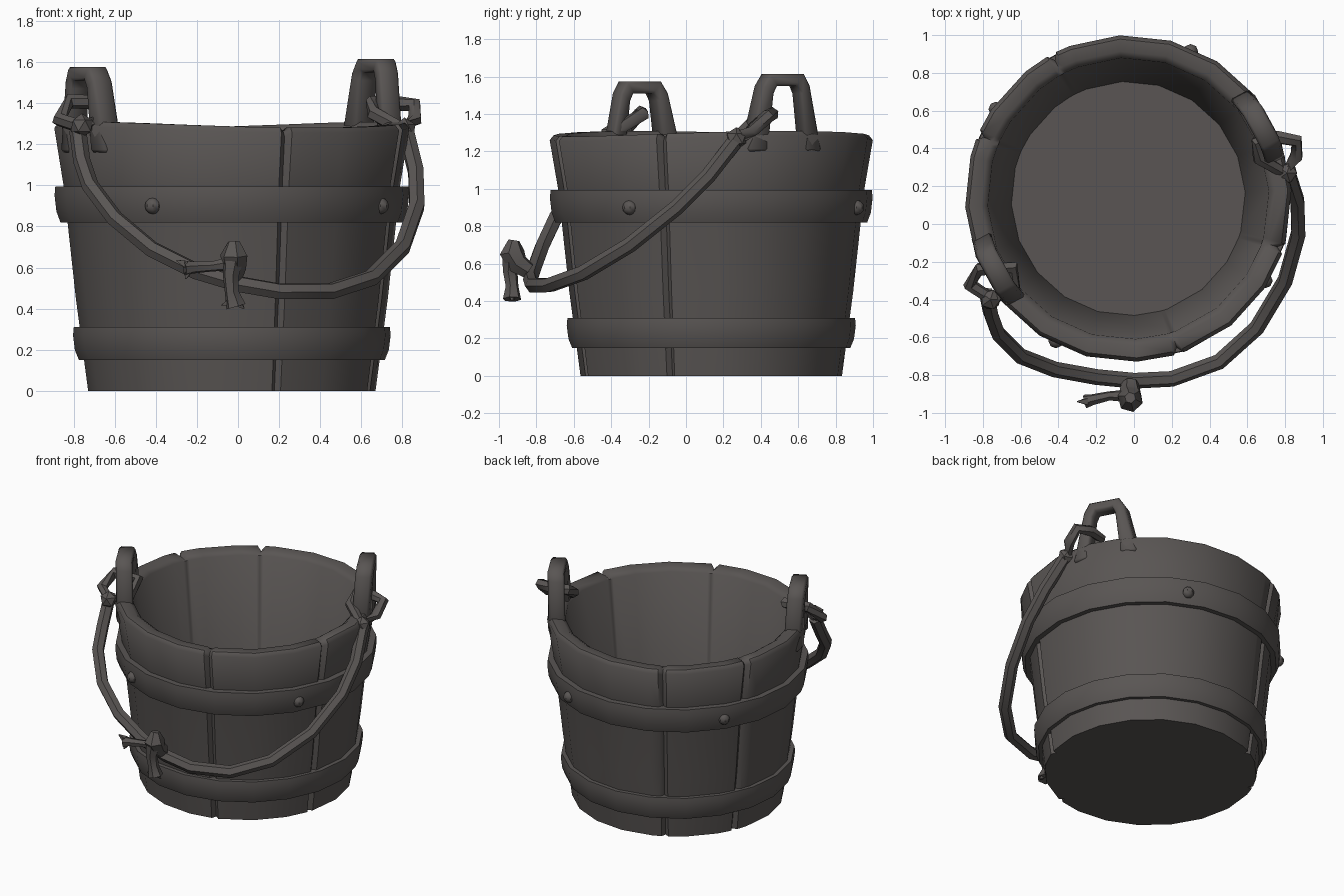
import bpy, bmesh, math
from mathutils import Vector

if "Cube" in bpy.data.objects:
    bpy.data.objects.remove(bpy.data.objects["Cube"])

CX, CY = -0.03, 0.135            # bucket axis
EAR = math.radians(28.6)         # direction of the right handle ear
SEAMS = [-72, -18, 118, 157]     # open joints between staves (degrees)

mat = bpy.data.materials.new("dark_grey_wood")
mat.diffuse_color = (0.10, 0.091, 0.087, 1)
mat.use_nodes = True
mat.node_tree.nodes["Principled BSDF"].inputs["Base Color"].default_value = mat.diffuse_color


def make(name, bm, angle=40):
    bmesh.ops.recalc_face_normals(bm, faces=bm.faces)
    me = bpy.data.meshes.new(name)
    bm.to_mesh(me)
    bm.free()
    ob = bpy.data.objects.new(name, me)
    bpy.context.collection.objects.link(ob)
    me.materials.append(mat)
    bpy.ops.object.select_all(action='DESELECT')
    ob.select_set(True)
    bpy.context.view_layer.objects.active = ob
    bpy.ops.object.shade_smooth_by_angle(angle=math.radians(angle))
    return ob


def bridge(bm, rings, closed):
    n = len(rings[0])
    pairs = list(zip(rings, rings[1:]))
    if closed:
        pairs.append((rings[-1], rings[0]))
    for a, b in pairs:
        for i in range(n):
            j = (i + 1) % n
            bm.faces.new((a[i], a[j], b[j], b[i]))


def tube(name, pts, radii, sides=6, closed=False):
    """Rope-like tube with one radius per point."""
    bm = bmesh.new()
    P = [Vector(p) for p in pts]
    n = len(P)
    if not isinstance(radii, (list, tuple)):
        radii = [radii] * n
    rings, ref = [], None
    for i, p in enumerate(P):
        if closed:
            t = P[(i + 1) % n] - P[i - 1]
        else:
            t = P[min(i + 1, n - 1)] - P[max(i - 1, 0)]
        t.normalize()
        if ref is None:
            ref = t.orthogonal()
        u = (ref - t * ref.dot(t)).normalized()
        ref = u
        v = t.cross(u)
        rings.append([bm.verts.new(p + radii[i] * (u * math.cos(a) + v * math.sin(a)))
                      for a in (2 * math.pi * k / sides for k in range(sides))])
    bridge(bm, rings, closed)
    if not closed:
        bm.faces.new(rings[0])
        bm.faces.new(rings[-1])
    return make(name, bm, 50)


# Stave wall: 20 sides plus a narrow groove at each seam
angles = [(3 + 18 * k, 0) for k in range(20)]
for s in SEAMS:
    s %= 360
    angles = [a for a in angles if abs((a[0] - s + 180) % 360 - 180) > 4]
    angles += [(s - 1.8, 0), (s, 1), (s + 1.8, 0)]
angles.sort()
# radius, height, groove depth in radius, groove depth in height
profile = [(0.62, 0.10, 0, 0), (0.745, 1.255, 0, 0), (0.78, 1.28, 0, -0.02),
           (0.845, 1.28, -0.03, -0.025), (0.865, 1.255, -0.035, -0.02),
           (0.82, 1.0, -0.025, 0), (0.76, 0.45, -0.025, 0), (0.70, 0.0, -0.03, 0)]
bm = bmesh.new()
rings = []
for r, z, dr, dz in profile:
    ring = []
    for deg, seam in angles:
        a = math.radians(deg)
        lift = 0.03 * math.cos(a - EAR) ** 2 if z > 1.2 else 0
        rr = r + dr * seam
        ring.append(bm.verts.new((CX + rr * math.cos(a), CY + rr * math.sin(a), z + dz * seam + lift)))
    rings.append(ring)
bridge(bm, rings, False)
for ring, z in ((rings[0], 0.10), (rings[-1], 0.0)):      # inner and outer floor
    c = bm.verts.new((CX, CY, z))
    for i in range(len(ring)):
        bm.faces.new((ring[i], ring[(i + 1) % len(ring)], c))
make("bucket_staves", bm, 50)


# Hoops
def hoop(name, z0, z1, r0, r1):
    bm = bmesh.new()
    h = z1 - z0
    prof = [(r0 - 0.07, z0), (r0, z0), (r0 + (r1 - r0) * 0.3 + 0.012, z0 + 0.3 * h),
            (r0 + (r1 - r0) * 0.75 + 0.01, z0 + 0.75 * h), (r1, z1), (r1 - 0.07, z1)]
    rings = [[bm.verts.new((CX + r * math.cos(math.radians(3 + 18 * k)),
                            CY + r * math.sin(math.radians(3 + 18 * k)), z))
              for k in range(20)] for r, z in prof]
    bridge(bm, rings, True)
    make(name, bm, 40)


hoop("upper_hoop", 0.82, 0.995, 0.835, 0.86)
hoop("lower_hoop", 0.15, 0.31, 0.745, 0.77)

# Rivets on the upper hoop
for deg in (-117, -31, 67, 146):
    a = math.radians(deg)
    bm = bmesh.new()
    bmesh.ops.create_uvsphere(bm, u_segments=8, v_segments=6, radius=0.04)
    for v in bm.verts:
        v.co += Vector((CX + 0.845 * math.cos(a), CY + 0.845 * math.sin(a), 0.90))
    make("rivet", bm, 40)

# Handle ears: leaning arch outline (tangent offset, height), rectangular section
outer = [(-0.225, 1.20), (-0.145, 1.55), (-0.105, 1.615), (0.105, 1.615), (0.145, 1.55), (0.225, 1.20)]
inner = [(-0.115, 1.20), (-0.08, 1.51), (-0.06, 1.55), (0.06, 1.55), (0.08, 1.51), (0.115, 1.20)]
for name, a, dz in (("right_ear", EAR, 0.0), ("left_ear", EAR + math.pi, -0.04)):
    d = Vector((math.cos(a), math.sin(a), 0))
    t = Vector((-d.y, d.x, 0))
    bm = bmesh.new()

    def pt(p, depth):
        # follow the rim's curve: outer ends sit slightly closer to the axis line
        r = math.sqrt(0.805 ** 2 - p[0] ** 2) + depth
        return bm.verts.new(Vector((CX, CY, p[1] + dz)) + d * r + t * p[0])

    rings = [[pt(o, 0.055), pt(i, 0.055), pt(i, -0.055), pt(o, -0.055)] for o, i in zip(outer, inner)]
    bridge(bm, rings, False)
    bm.faces.new(rings[0])
    bm.faces.new(rings[-1])
    bmesh.ops.recalc_face_normals(bm, faces=bm.faces)
    long_edges = [e for e in bm.edges if e.calc_face_angle(0) > 1.2]
    bmesh.ops.bevel(bm, geom=long_edges, offset=0.014, segments=1, affect='EDGES')
    make(name, bm, 50)

# Hanging rope handle
tube("rope", [(-.78, -.37, 1.27), (-.76, -.47, 1.12), (-.72, -.58, 1.0), (-.60, -.70, .84),
              (-.42, -.77, .69), (-.2, -.81, .58), (0, -.83, .52), (.2, -.82, .485),
              (.45, -.73, .485), (.65, -.55, .55), (.80, -.3, .70), (.87, -.05, .90),
              (.865, .12, 1.07), (.82, .26, 1.25)], 0.042)
# Rope loops through the ears
tube("left_loop", [(-.75, -.40, 1.28), (-.87, -.32, 1.32), (-.82, -.24, 1.41),
                   (-.64, -.23, 1.40), (-.63, -.35, 1.33)], 0.037, closed=True)
tube("right_loop", [(.80, .27, 1.27), (.66, .35, 1.35), (.65, .43, 1.40),
                    (.76, .46, 1.40), (.86, .44, 1.39), (.86, .36, 1.32)], 0.037, closed=True)
for name, p in (("left_knot", (-.76, -.40, 1.29)), ("right_knot", (.81, .27, 1.27))):
    bm = bmesh.new()
    bmesh.ops.create_icosphere(bm, subdivisions=1, radius=0.06)
    for v in bm.verts:
        v.co += Vector(p)
    make(name, bm, 30)

# Front knot with two frayed tails
tube("front_knot", [(-.02, -.84, .56), (-.02, -.90, .60), (-.02, -.93, .66), (-.02, -.92, .725)],
     [.045, .06, .068, .03])
tube("tail_down", [(-.02, -.93, .66), (-.035, -.94, .56), (-.03, -.93, .48), (-.01, -.93, .41)],
     [.055, .04, .035, .05])
tube("tail_side", [(-.03, -.91, .62), (-.13, -.91, .605), (-.22, -.93, .60), (-.26, -.94, .595)],
     [.035, .025, .03, .038])
# Frayed tips
for name, pts in (("fray_a", [(-.25, -.94, .615), (-.30, -.94, .635)]),
                  ("fray_b", [(-.24, -.935, .585), (-.255, -.945, .545)]),
                  ("fray_c", [(-.03, -.93, .44), (-.08, -.93, .415)]),
                  ("fray_d", [(0, -.93, .43), (.03, -.93, .40)])):
    tube(name, pts, [.025, .004], 4)
